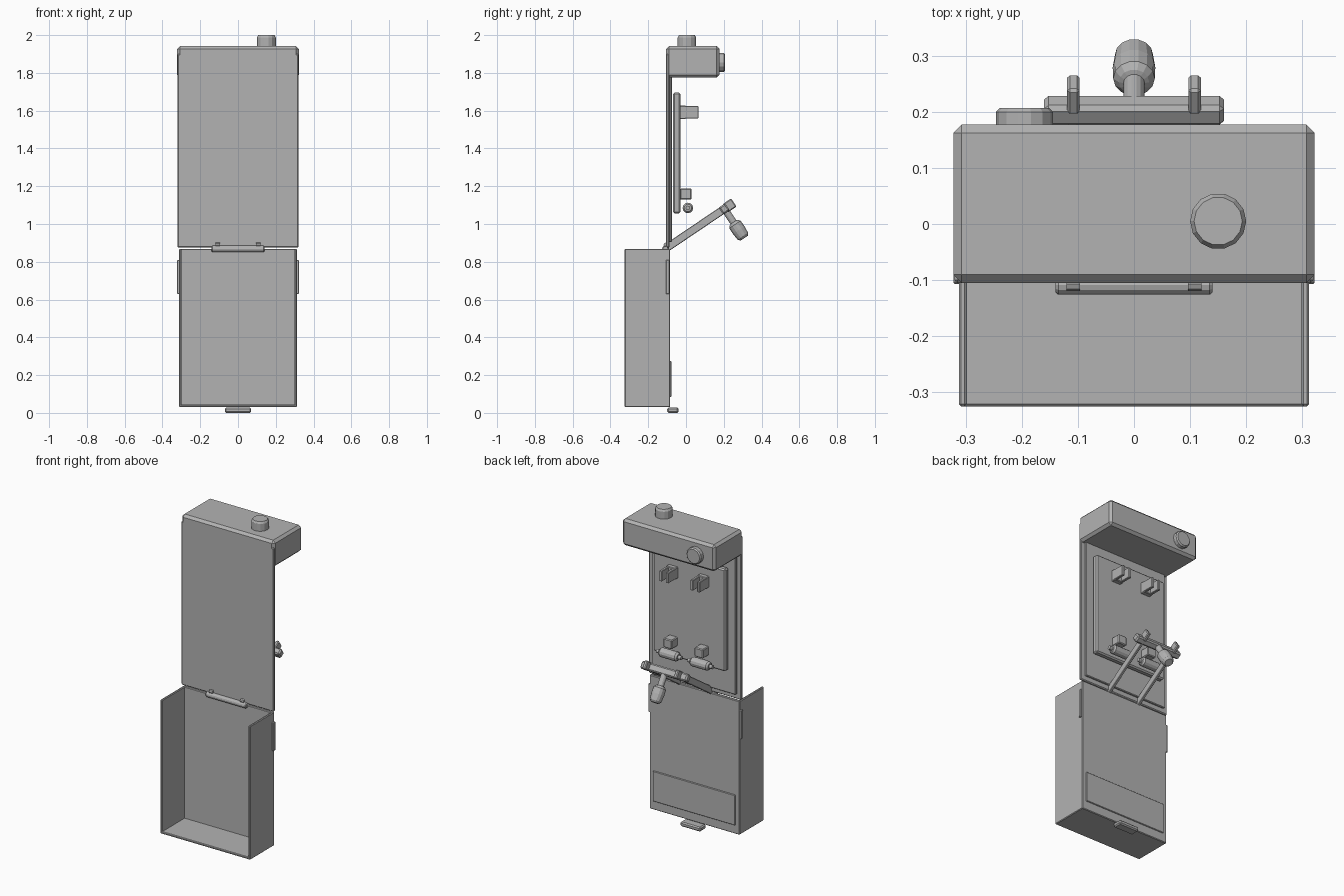
import bpy, bmesh, math
from mathutils import Vector, Matrix

if "Cube" in bpy.data.objects:
    bpy.data.objects.remove(bpy.data.objects["Cube"])

grey = bpy.data.materials.new("plain grey")
grey.diffuse_color = (0.45, 0.45, 0.45, 1)
grey.use_nodes = True
grey.node_tree.nodes["Principled BSDF"].inputs["Base Color"].default_value = grey.diffuse_color


def finish(name, bm):
    bmesh.ops.recalc_face_normals(bm, faces=bm.faces[:])
    me = bpy.data.meshes.new(name)
    bm.to_mesh(me)
    bm.free()
    me.materials.append(grey)
    ob = bpy.data.objects.new(name, me)
    bpy.context.collection.objects.link(ob)
    return ob


def box(name, x, y, z, bevel=0.005, tilt=0.0):
    """Box from (min, max) ranges, optionally tilted about x at its centre."""
    bm = bmesh.new()
    bmesh.ops.create_cube(bm, size=1)
    size = [b - a for a, b in (x, y, z)]
    centre = Vector([(a + b) / 2 for a, b in (x, y, z)])
    bmesh.ops.scale(bm, vec=size, verts=bm.verts)
    if bevel:
        bmesh.ops.bevel(bm, geom=bm.edges[:], offset=bevel, segments=1,
                        affect='EDGES', profile=0.5)
    bmesh.ops.transform(bm, verts=bm.verts,
                        matrix=Matrix.Translation(centre) @ Matrix.Rotation(tilt, 4, 'X'))
    return finish(name, bm)


def lathe(name, origin, axis, profile, sides=14):
    """Solid of revolution: profile is a list of (distance along axis, radius)."""
    bm = bmesh.new()
    rot = Vector(axis).to_track_quat('Z', 'Y')
    rings = []
    for t, r in profile:
        ring = []
        for i in range(sides):
            a = 2 * math.pi * i / sides
            p = rot @ Vector((r * math.cos(a), r * math.sin(a), t))
            ring.append(bm.verts.new(Vector(origin) + p))
        rings.append(ring)
    for lo, hi in zip(rings, rings[1:]):
        for i in range(sides):
            j = (i + 1) % sides
            bm.faces.new((lo[i], lo[j], hi[j], hi[i]))
    bm.faces.new(rings[0])
    bm.faces.new(rings[-1])
    return finish(name, bm)


# Upper mounting plate with raised inner panel, and the hood on top
box("back_plate", (-0.32, 0.32), (-0.105, -0.088), (0.875, 1.90))
box("back_plate_panel", (-0.292, 0.292), (-0.09, -0.075), (0.905, 1.80), 0.004)
box("hood", (-0.322, 0.322), (-0.105, 0.177), (1.775, 1.942), 0.015)

# Conduit knockouts on the hood
plug = [(0, 0.05), (0.046, 0.05), (0.058, 0.043)]
lathe("top_plug", (0.15, 0.005, 1.942), (0, 0, 1), plug)
lathe("rear_plug", (-0.195, 0.17, 1.855), (0, 1, 0), [(0, 0.051), (0.03, 0.051), (0.037, 0.044)])

# Insulating board
box("board", (-0.25, 0.25), (-0.068, -0.03), (1.055, 1.695), 0.008)

# Open cover: back, floor and two side walls
T = 0.014
box("cover_panel", (-0.312, 0.312), (-0.102, -0.084), (0.03, 0.868), 0.004)
box("cover_floor", (-0.312, 0.312), (-0.325, -0.09), (0.03, 0.03 + T), 0.004)
box("label_plate", (-0.285, 0.285), (-0.086, -0.077), (0.085, 0.275), 0.003)
box("latch_tab", (-0.07, 0.07), (-0.1, -0.04), (0.0, 0.028), 0.007)
for s, side in ((-1, "left"), (1, "right")):
    xs = sorted((s * 0.312, s * (0.312 - T)))
    box("cover_wall_" + side, xs, (-0.325, -0.09), (0.03, 0.868), 0.004)
    box("side_catch_" + side, sorted((s * 0.308, s * 0.322)), (-0.107, -0.087), (0.63, 0.81), 0.003)

# Hinge barrel
lathe("hinge", (-0.14, -0.109, 0.868), (1, 0, 0),
      [(0, 0.013), (0.005, 0.017), (0.275, 0.017), (0.28, 0.013)], 12)

# Switch arm frame: u runs along the blades, n points down to the grip
root, tip = Vector((0, -0.105, 0.872)), Vector((0, 0.245, 1.108))
ang = math.atan2(tip.z - root.z, tip.y - root.y)
u = (tip - root).normalized()
n = Vector((0, u.z, -u.y))


def arm_box(name, x, start, length, height, bevel):
    c = root + u * (start + length / 2)
    box(name, x, (c.y - length / 2, c.y + length / 2),
        (c.z - height / 2, c.z + height / 2), bevel, ang)


L = (tip - root).length
for s, side in ((-1, "left"), (1, "right")):
    cx = s * 0.108
    # Upper contact jaw: base and two prongs
    box("jaw_base_" + side, (cx - 0.032, cx + 0.032), (-0.032, 0.0), (1.555, 1.627), 0.004)
    for k in (-1, 1):
        px = cx + k * 0.023
        box("jaw_prong_" + side, (px - 0.009, px + 0.009), (-0.02, 0.066), (1.558, 1.624), 0.003)
    # Lower contact block and terminal barrel
    box("contact_block_" + side, (cx - 0.03, cx + 0.03), (-0.032, 0.03), (1.13, 1.187), 0.005)
    lathe("terminal_" + side, (cx - 0.085, 0.01, 1.085), (1, 0, 0),
          [(0, 0.012), (0.02, 0.012), (0.021, 0.02), (0.032, 0.028), (0.138, 0.028),
           (0.149, 0.02), (0.15, 0.012), (0.17, 0.012)], 12)
    # Blade, its end lug and pivot
    arm_box("blade_" + side, (cx - 0.008, cx + 0.008), 0, L, 0.042, 0.003)
    arm_box("blade_lug_" + side, (cx - 0.011, cx + 0.011), L - 0.045, 0.055, 0.052, 0.005)
    lathe("pivot_" + side, (cx - 0.012, -0.107, 0.889), (1, 0, 0), [(0, 0.012), (0.024, 0.012)], 8)

# Crossbar and grip
arm_box("crossbar", (-0.16, 0.16), L - 0.072, 0.042, 0.046, 0.008)
lathe("grip", root + u * (L - 0.05), n,
      [(0, 0.019), (0.085, 0.019), (0.088, 0.027), (0.1, 0.037), (0.135, 0.038),
       (0.175, 0.034), (0.187, 0.024)], 14)
